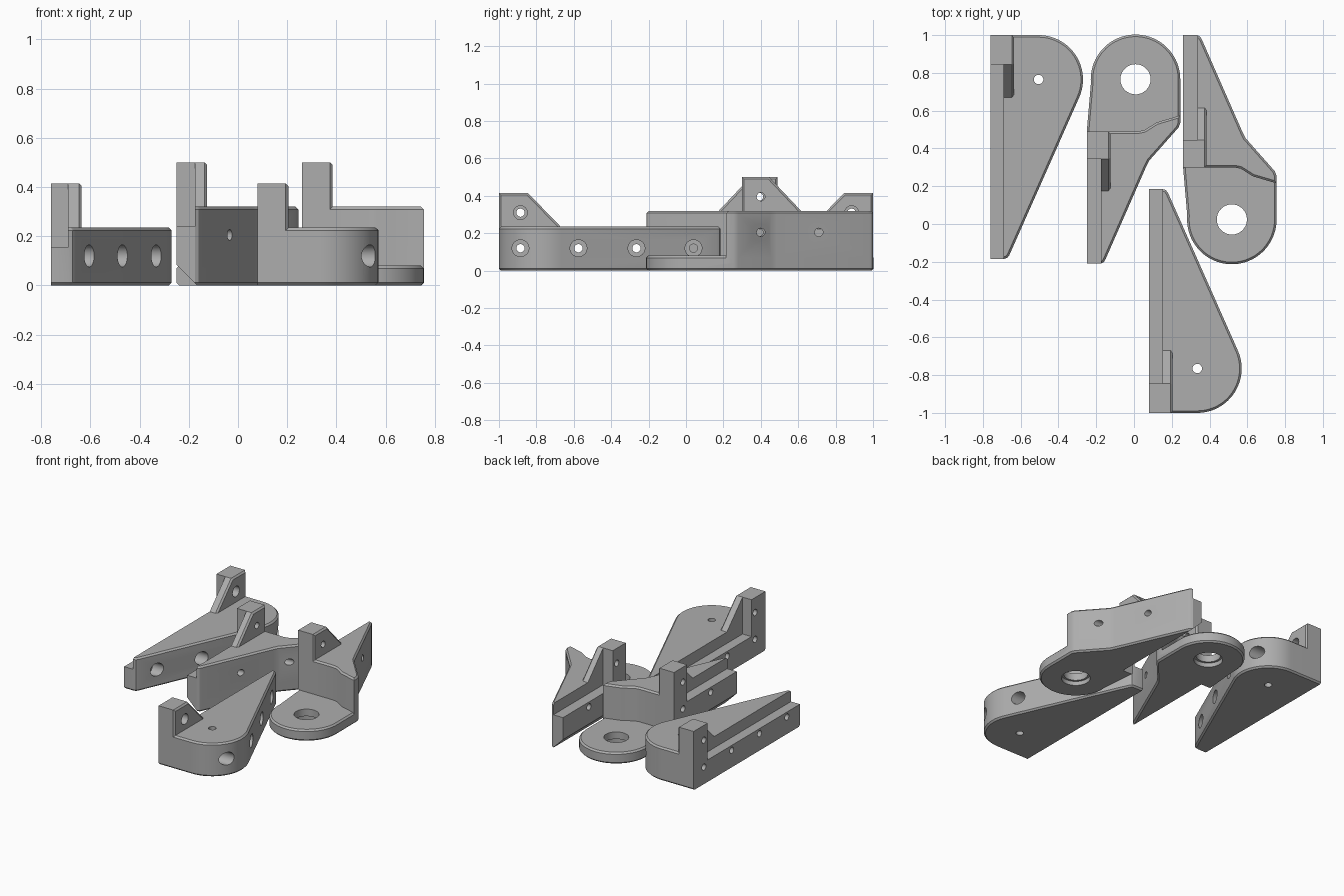
import bpy, bmesh
from math import cos, sin, radians, pi
from mathutils import Matrix, Vector

if "Cube" in bpy.data.objects:
    bpy.data.objects.remove(bpy.data.objects["Cube"])

grey = bpy.data.materials.new("plain grey")
grey.use_nodes = True
colour = (0.42, 0.42, 0.42, 1)
grey.diffuse_color = colour
grey.node_tree.nodes["Principled BSDF"].inputs["Base Color"].default_value = colour
EDGE = 0.011


def to_object(bm, name):
    bmesh.ops.recalc_face_normals(bm, faces=bm.faces)
    mesh = bpy.data.meshes.new(name)
    bm.to_mesh(mesh)
    bm.free()
    mesh.materials.append(grey)
    obj = bpy.data.objects.new(name, mesh)
    bpy.context.collection.objects.link(obj)
    return obj


def extrude(points, axis, low, high, chamfer=None):
    """Extrude a 2D outline along z or x, chamfering the edges that pass a test."""
    bm = bmesh.new()
    place = (lambda a, b: (a, b, low)) if axis == "z" else (lambda a, b: (low, a, b))
    face = bm.faces.new([bm.verts.new(place(*p)) for p in points])
    out = bmesh.ops.extrude_face_region(bm, geom=[face])
    step = Vector((0, 0, high - low)) if axis == "z" else Vector((high - low, 0, 0))
    moved = [v for v in out["geom"] if isinstance(v, bmesh.types.BMVert)]
    bmesh.ops.translate(bm, verts=moved, vec=step)
    bmesh.ops.recalc_face_normals(bm, faces=bm.faces)
    if chamfer:
        edges = [e for e in bm.edges if chamfer(*[v.co for v in e.verts])]
        bmesh.ops.bevel(bm, geom=edges, offset=EDGE, segments=1, affect="EDGES")
    return to_object(bm, "solid")


def cylinder(centre, radius, length, axis):
    bm = bmesh.new()
    bmesh.ops.create_cone(bm, cap_ends=True, segments=32, radius1=radius,
                          radius2=radius, depth=length)
    if axis == "x":
        bm.transform(Matrix.Rotation(pi / 2, 4, "Y"))
    bm.transform(Matrix.Translation(centre))
    return to_object(bm, "cutter")


def box(x0, x1, y0, y1, z0, z1):
    return extrude([(x0, y0), (x1, y0), (x1, y1), (x0, y1)], "z", z0, z1)


def combine(obj, other, operation):
    mod = obj.modifiers.new("join", "BOOLEAN")
    mod.operation, mod.solver, mod.object = operation, "EXACT", other
    bpy.context.view_layer.objects.active = obj
    bpy.ops.object.modifier_apply(modifier=mod.name)
    bpy.data.objects.remove(other)


def arc(cx, cy, r, start, end, count):
    angles = [radians(start + (end - start) * i / count) for i in range(count + 1)]
    return [(cx + r * cos(a), cy + r * sin(a)) for a in angles]


def rim(left, top=None, bottom=None):
    """Test for level rim edges, leaving the flat mounting side sharp."""
    def test(a, b):
        level = [z for z in (top, bottom) if z is not None
                 and abs(a.z - z) < 1e-4 and abs(b.z - z) < 1e-4]
        return bool(level) and not (abs(a.x - left) < 1e-4 and abs(b.x - left) < 1e-4)
    return test


def outer_side(x):
    return lambda a, b: abs(a.x - x) < 1e-4 and abs(b.x - x) < 1e-4


def screw_hole(obj, left, y, z, radius, depth):
    """Narrow hole from the mounting side, wide counterbore from the outside."""
    combine(obj, cylinder((left + 0.4, y, z), 0.022, 1, "x"), "DIFFERENCE")
    combine(obj, cylinder((left + depth + 0.4, y, z), radius, 0.8, "x"), "DIFFERENCE")


def finish(obj, name):
    obj.name = obj.data.name = name
    bpy.ops.object.select_all(action="DESELECT")
    obj.select_set(True)
    bpy.context.view_layer.objects.active = obj
    bpy.ops.object.shade_smooth_by_angle(angle=radians(25))


def mirrored_copy(obj, name, dx, y_sum):
    bm = bmesh.new()
    bm.from_mesh(obj.data)
    bm.transform(Matrix.Translation((dx, y_sum, 0)) @ Matrix.Diagonal((1, -1, 1, 1)))
    finish(to_object(bm, name), name)


# Low bracket: rounded wedge with a tab at the broad end
L = -0.76
wedge = [(L, -0.185), (-0.69, -0.185), (-0.672, -0.18), (-0.66, -0.165)]
wedge += arc(-0.505, 0.765, 0.235, -24, 90, 24) + [(L, 1.0)]
low = extrude(wedge, "z", 0, 0.235, rim(L, 0.235, 0))
tab = [(1.0, 0.03), (1.0, 0.415), (0.845, 0.415), (0.67, 0.235), (0.65, 0.1), (0.8, 0.03)]
combine(low, extrude(tab, "x", L, L + 0.125, outer_side(L + 0.125)), "UNION")
combine(low, box(L - 0.1, L + 0.07, -0.3, 0.845, 0.155, 0.6), "DIFFERENCE")
for y in (0.885, 0.575, 0.265, -0.04):
    screw_hole(low, L, y, 0.12, 0.045, 0.09)
screw_hole(low, L, 0.885, 0.31, 0.037, 0.08)
combine(low, cylinder((-0.505, 0.765, 0.1), 0.025, 1, "z"), "DIFFERENCE")
finish(low, "low_bracket_back")
mirrored_copy(low, "low_bracket_front", 0.84, 0)

# Tall bracket: wedge standing behind a round eyelet plate
L = 0.26
slope = [(0.755, 0.255), (0.745, 0.28), (0.59, 0.455), (0.575, 0.485),
         (0.36, 0.975), (0.35, 0.992), (0.335, 1.0), (L, 1.0)]
plate = [(L, 0.3)] + arc(0.518, 0.024, 0.237, 175, 360, 36) + slope
tall = extrude(plate, "z", 0, 0.08, rim(L, 0.08, 0))
body = [(L, 0.3), (0.53, 0.3), (0.565, 0.293), (0.63, 0.252), (0.755, 0.215)] + slope
combine(tall, extrude(body, "z", 0.04, 0.32, rim(L, 0.32)), "UNION")
tab = [(0.3, 0.1), (0.3, 0.5), (0.445, 0.5), (0.615, 0.32), (0.63, 0.2), (0.5, 0.1)]
combine(tall, extrude(tab, "x", L, L + 0.125, outer_side(L + 0.125)), "UNION")
combine(tall, box(L - 0.1, L + 0.075, 0.445, 1.1, 0.24, 0.7), "DIFFERENCE")
for y in (0.4, 0.71):
    screw_hole(tall, L, y, 0.205, 0.045, 0.09)
screw_hole(tall, L, 0.4, 0.395, 0.037, 0.08)

# Eyelet with a wider recess underneath
combine(tall, cylinder((0.518, 0.024, 0), 0.08, 0.4, "z"), "DIFFERENCE")
combine(tall, cylinder((0.518, 0.024, 0), 0.095, 0.06, "z"), "DIFFERENCE")

# Slanted lower corner along the mounting side
corner = box(-0.06, 0.06, 0.3, 1.1, -0.06, 0.06)
corner.data.transform(Matrix.Translation((L, 0, 0))
                      @ Matrix.Rotation(pi / 4, 4, "Y"))
combine(tall, corner, "DIFFERENCE")
finish(tall, "tall_bracket_left")
mirrored_copy(tall, "tall_bracket_middle", -0.51, 0.79)
